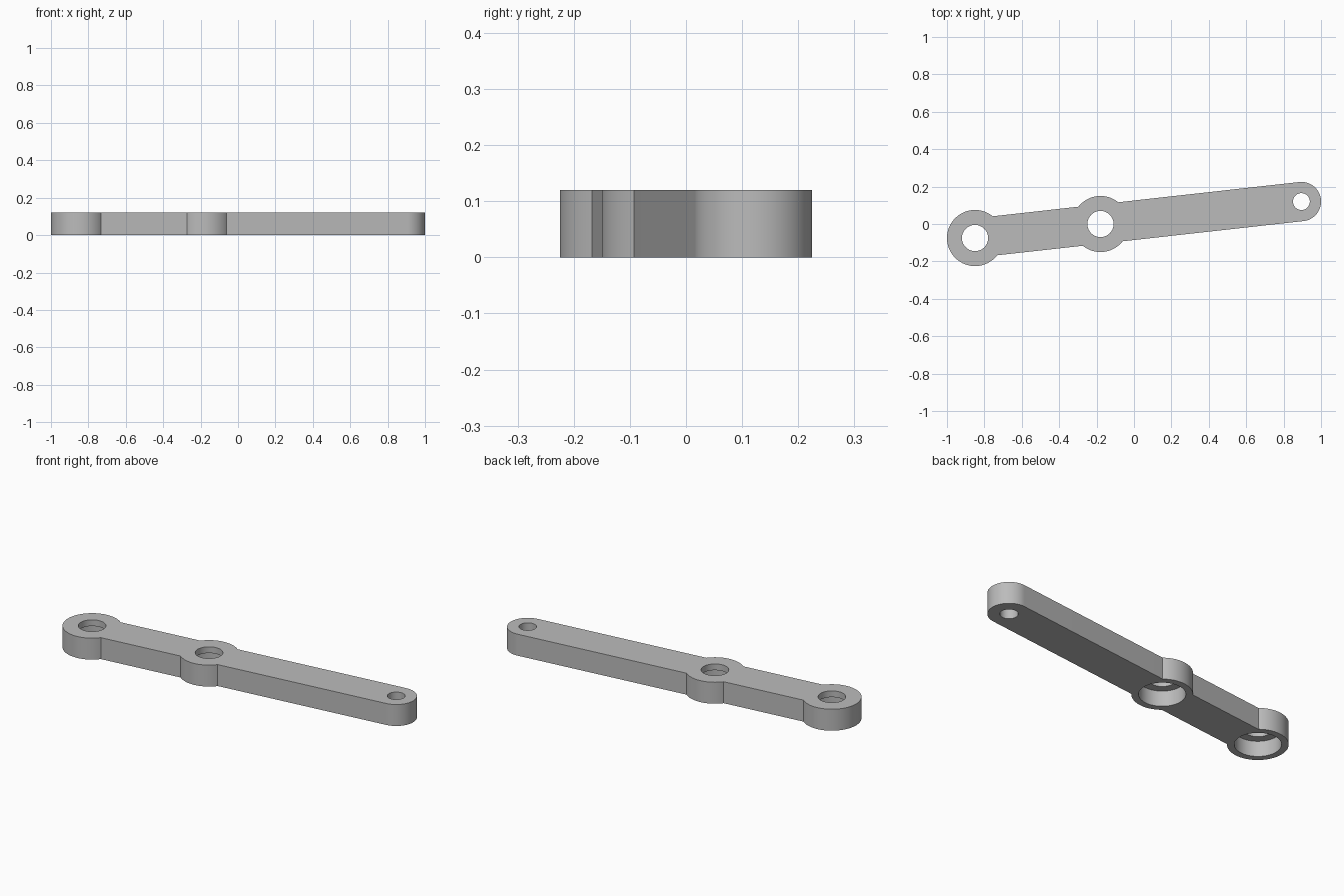
import bpy
import bmesh
import math
from mathutils import Vector

cube = bpy.data.objects.get("Cube")
if cube:
    bpy.data.objects.remove(cube, do_unlink=True)

HEIGHT = 0.12
BORE_DEPTH = 0.085
BOSS_R, END_R = 0.15, 0.105
BOSS_HOLE, END_HOLE, BORE_R = 0.07, 0.045, 0.115

# Pivot centres along the slanted arm
left = Vector((-0.85, -0.075, 0))
right = Vector((0.895, 0.12, 0))
axis = (right - left).normalized()
side = Vector((-axis.y, axis.x, 0))
middle = left + axis * 0.675


def arc(centre, radius, start, end, steps):
    """Points on an arc, angles measured from the arm's axis."""
    angles = [start + (end - start) * i / steps for i in range(steps + 1)]
    return [centre + radius * (axis * math.cos(a) + side * math.sin(a)) for a in angles]


def cutter(name, centre, radius, z0, z1):
    bpy.ops.mesh.primitive_cylinder_add(
        vertices=96, radius=radius, depth=z1 - z0,
        location=(centre.x, centre.y, (z0 + z1) / 2))
    obj = bpy.context.object
    obj.name = name
    obj.hide_render = True
    return obj


# Arm outline: round end, middle boss and large left boss
join = math.asin(END_R / BOSS_R)
outline = arc(right, END_R, -math.pi / 2, math.pi / 2, 48)
outline += arc(middle, BOSS_R, join, math.pi - join, 32)
outline += arc(left, BOSS_R, join, 2 * math.pi - join, 80)
outline += arc(middle, BOSS_R, math.pi + join, 2 * math.pi - join, 32)

bm = bmesh.new()
base = bm.faces.new([bm.verts.new(p) for p in outline])
top = bmesh.ops.extrude_face_region(bm, geom=[base])["geom"]
bmesh.ops.translate(bm, vec=(0, 0, HEIGHT),
                    verts=[v for v in top if isinstance(v, bmesh.types.BMVert)])
bmesh.ops.recalc_face_normals(bm, faces=bm.faces)
mesh = bpy.data.meshes.new("lever_arm")
bm.to_mesh(mesh)
bm.free()
arm = bpy.data.objects.new("lever_arm", mesh)
bpy.context.collection.objects.link(arm)

# Through holes, and wider bores from below in the two bosses
cutters = [cutter("end_hole_cutter", right, END_HOLE, -0.05, HEIGHT + 0.05)]
for label, centre in (("left", left), ("middle", middle)):
    cutters.append(cutter(label + "_hole_cutter", centre, BOSS_HOLE, -0.05, HEIGHT + 0.05))
    cutters.append(cutter(label + "_bore_cutter", centre, BORE_R, -0.05, BORE_DEPTH))

bpy.ops.object.select_all(action="DESELECT")
arm.select_set(True)
bpy.context.view_layer.objects.active = arm
for obj in cutters:
    mod = arm.modifiers.new(obj.name, "BOOLEAN")
    mod.operation = "DIFFERENCE"
    mod.solver = "EXACT"
    mod.object = obj
    bpy.ops.object.modifier_apply(modifier=mod.name)
for obj in cutters:
    bpy.data.objects.remove(obj, do_unlink=True)

# Plain grey finish
grey = bpy.data.materials.new("plain_grey")
grey.use_nodes = True
colour = (0.5, 0.5, 0.5, 1)
grey.diffuse_color = colour
grey.node_tree.nodes["Principled BSDF"].inputs["Base Color"].default_value = colour
arm.data.materials.clear()
arm.data.materials.append(grey)
for poly in arm.data.polygons:
    poly.material_index = 0

bpy.ops.object.shade_smooth_by_angle(angle=math.radians(30))
